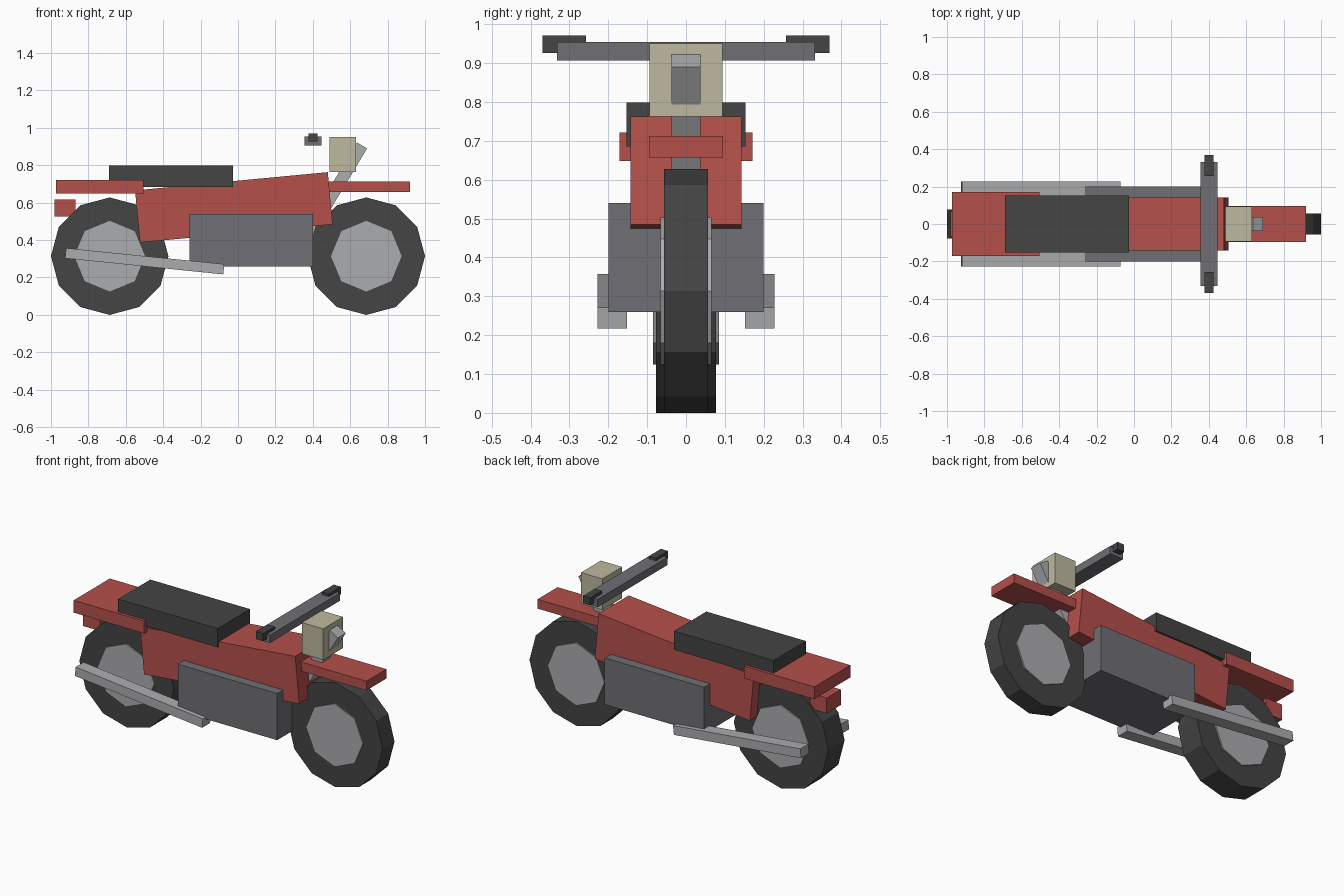
import bpy, bmesh, math
from mathutils import Matrix, Vector

if "Cube" in bpy.data.objects:
    bpy.data.objects.remove(bpy.data.objects["Cube"])


def material(name, rgb):
    m = bpy.data.materials.new(name)
    m.diffuse_color = (*rgb, 1)
    m.use_nodes = True
    m.node_tree.nodes["Principled BSDF"].inputs["Base Color"].default_value = m.diffuse_color
    return m


RED = material("red paint", (0.46, 0.08, 0.07))
DARK = material("dark rubber", (0.058, 0.058, 0.058))
GREY = material("engine grey", (0.162, 0.162, 0.178))
LIGHT = material("light metal", (0.41, 0.415, 0.425))
BEIGE = material("lamp beige", (0.52, 0.485, 0.35))


def finish(name, bm, mat, loc, rot_y=0.0):
    me = bpy.data.meshes.new(name)
    bm.to_mesh(me)
    bm.free()
    me.materials.append(mat)
    ob = bpy.data.objects.new(name, me)
    ob.location = loc
    ob.rotation_euler = (0, rot_y, 0)
    bpy.context.collection.objects.link(ob)
    return ob


def box(name, mat, centre, size, tilt=0.0):
    """Box whose +x end is raised by tilt degrees."""
    bm = bmesh.new()
    bmesh.ops.create_cube(bm, size=1)
    bmesh.ops.scale(bm, vec=Vector(size), verts=bm.verts)
    return finish(name, bm, mat, centre, -math.radians(tilt))


def span(name, mat, x, y, z):
    """Upright box given by its ranges."""
    r = (x, y, z)
    return box(name, mat, [(a + b) / 2 for a, b in r], [b - a for a, b in r])


def disc(name, mat, x, z, radius, half_width, sides):
    bm = bmesh.new()
    bmesh.ops.create_cone(bm, cap_ends=True, segments=sides, radius1=radius,
                          radius2=radius, depth=2 * half_width,
                          matrix=Matrix.Rotation(math.pi / 2, 4, 'X'))
    return finish(name, bm, mat, (x, 0, z))


# wheels: twelve-sided tyres with eight-sided hubs
R = 0.314
for end, x, w in (("rear", -0.686, 0.077), ("front", 0.686, 0.057)):
    disc(end + "_tyre", DARK, x, R, R, w, 12)
    disc(end + "_hub", LIGHT, x, R, 0.189, w + 0.008, 8)

# body, engine and seat
box("body", RED, (-0.022, 0, 0.575), (1.035, 0.286, 0.28), 5.4)
span("engine", GREY, (-0.26, 0.4), (-0.2, 0.2), (0.26, 0.54))
span("seat", DARK, (-0.69, -0.028), (-0.153, 0.153), (0.685, 0.798))

# fenders and tail lamp
span("rear_fender", RED, (-0.972, -0.504), (-0.171, 0.171), (0.648, 0.722))
span("front_fender", RED, (0.452, 0.92), (-0.095, 0.095), (0.657, 0.713))
span("tail_lamp", RED, (-0.982, -0.87), (-0.067, 0.067), (0.525, 0.618))

# fork, leaning forward at the top, and headlamp
a, length = math.radians(59), 0.64
box("fork", LIGHT, (0.663 - math.cos(a) * length / 2, 0, 0.906 - math.sin(a) * length / 2),
    (length, 0.075, 0.063), 59)
span("headlamp", BEIGE, (0.49, 0.632), (-0.094, 0.094), (0.763, 0.95))

# handlebar, with grips and exhausts on both sides
span("handlebar", GREY, (0.355, 0.446), (-0.332, 0.332), (0.907, 0.954))
for side, s in (("right", -1), ("left", 1)):
    y = sorted((s * 0.257, s * 0.369))
    span(side + "_grip", DARK, (0.378, 0.425), y, (0.926, 0.971))
    box(side + "_exhaust", LIGHT, (-0.499, s * 0.19, 0.287), (0.85, 0.076, 0.055), -5.8)
